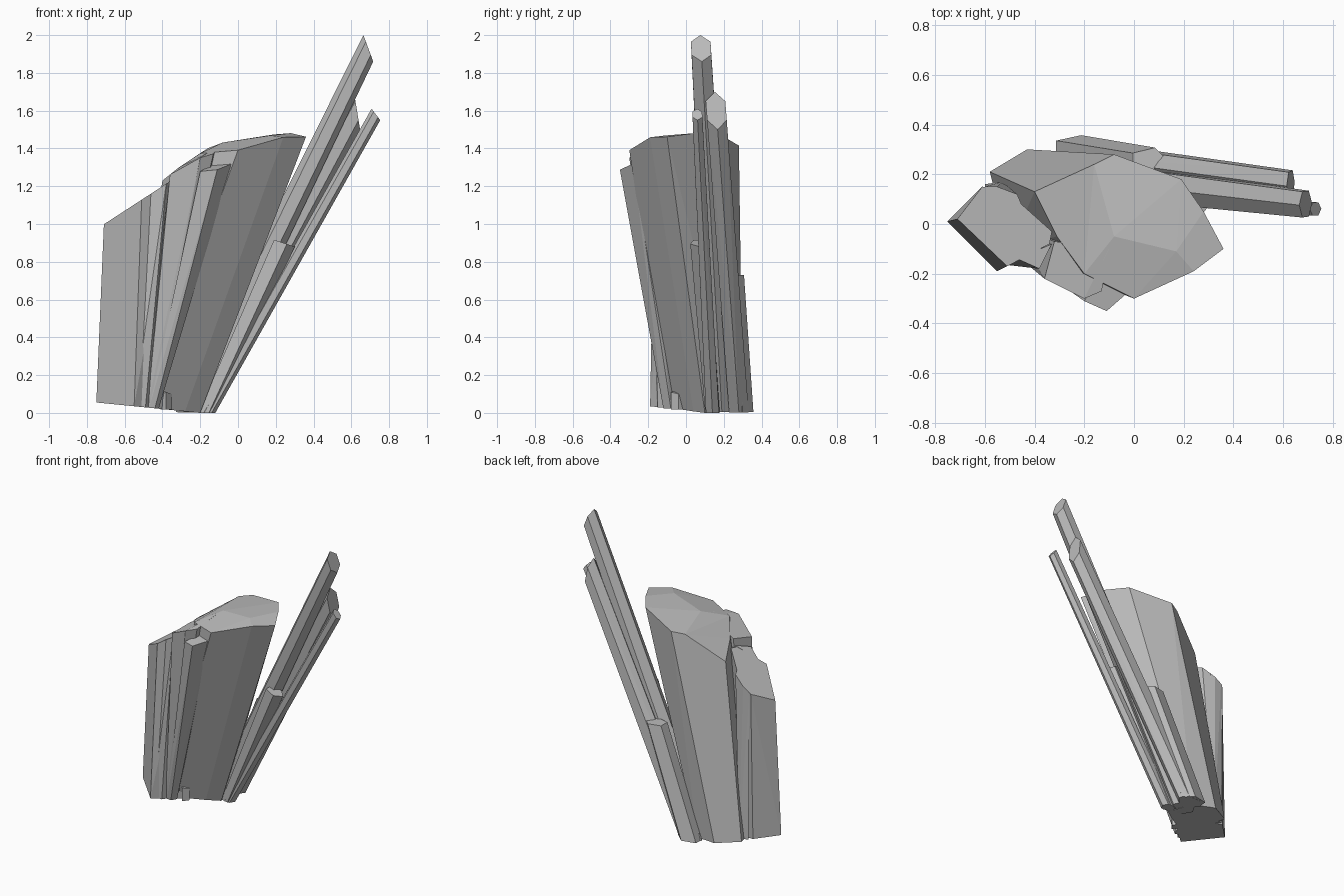
import bpy
import bmesh
from math import cos, sin, radians, tau
from mathutils import Vector

cube = bpy.data.objects.get("Cube")
if cube:
    bpy.data.objects.remove(cube, do_unlink=True)

stone = bpy.data.materials.new("grey_stone")
stone.use_nodes = True
grey = (0.5, 0.5, 0.5, 1)
stone.diffuse_color = grey
stone.node_tree.nodes["Principled BSDF"].inputs["Base Color"].default_value = grey


def floor_height(x):
    """Underside of the cluster, rising gently towards the right."""
    return max(0, -0.1 * (x + 0.2))


def crown_height(x, y):
    """Four sloping planes that form the top of the main mass."""
    right_slope = 1.55 + 0.8 * x
    front_slope = 1.46 + 0.2 * x + 0.23 * y
    rear_slope = 1.445 + 0.2 * x - 0.05 * y
    left_slope = 1.49 - 0.05 * x + 0.1 * y
    return min(right_slope, front_slope, rear_slope, left_slope)


def low_crown_height(x, y):
    return crown_height(x, y) - 0.07


def side_height(x, y):
    """Single sloping plane over the shorter side blocks."""
    return 1.46 + 0.65 * x


def hull(name, corners):
    """Flat-faced convex solid around the given corners."""
    bm = bmesh.new()
    for corner in corners:
        bm.verts.new(corner)
    bmesh.ops.convex_hull(bm, input=bm.verts[:])
    loose = [vert for vert in bm.verts if not vert.link_faces]
    bmesh.ops.delete(bm, geom=loose, context="VERTS")
    bmesh.ops.dissolve_limit(bm, angle_limit=radians(2),
                             verts=bm.verts[:], edges=bm.edges[:])
    bmesh.ops.recalc_face_normals(bm, faces=bm.faces[:])
    mesh = bpy.data.meshes.new(name)
    bm.to_mesh(mesh)
    bm.free()
    mesh.materials.append(stone)
    bpy.context.collection.objects.link(bpy.data.objects.new(name, mesh))


def block(name, foot, head, top):
    """Crystal from a foot outline to a head outline cut by a top rule."""
    corners = [(x, y, floor_height(x)) for x, y in foot]
    corners += [(x, y, top(x, y)) for x, y in head]
    hull(name, corners)


def shard(name, foot, foot_radii, head, head_radii, bevel, sides):
    """Slanted prism whose tip is cut obliquely, highest on the right side."""
    base = Vector((*foot, floor_height(foot[0])))
    tip = Vector(head)
    slant = (tip - base) / (tip.z - base.z)
    corners = []
    for i in range(sides):
        across, deep = cos(tau * i / sides), sin(tau * i / sides)
        for centre, (width, depth) in ((base, foot_radii),
                                       (tip - slant * bevel * across, head_radii)):
            corners.append(centre + Vector((across * width, deep * depth, 0)))
    hull(name, corners)


# Large leaning block with a faceted sloping crown
block("main_crystal",
      foot=[(-.58, .21), (-.43, .3), (-.27, .26), (-.2, .1),
            (-.28, .04), (-.42, -.05), (-.5, -.1)],
      head=[(-.4, .13), (-.16, .24), (-.08, .28), (.03, .22), (.19, .18),
            (.28, .05), (.36, -.1), (.24, -.19), (.17, -.11), (-.08, -.05),
            (0, -.3), (-.2, -.2), (-.31, -.05)],
      top=crown_height)

# Facet block on the front right of the main crystal
block("front_facet_crystal",
      foot=[(-.48, -.12), (-.45, -.12), (-.4, 0), (-.5, 0)],
      head=[(-.36, -.22), (-.2, -.3), (-.13, -.27), (-.1, -.1), (-.32, -.07)],
      top=crown_height)

# Slim crystal leaning on the front
block("front_slim_crystal",
      foot=[(-.47, -.12), (-.44, -.12), (-.42, -.08), (-.45, -.04)],
      head=[(-.2, -.31), (-.11, -.35), (-.03, -.28), (-.05, -.22), (-.15, -.23)],
      top=low_crown_height)

# Shorter block on the right side
block("side_crystal",
      foot=[(-.75, .01), (-.55, -.19), (-.4, -.05), (-.5, .12), (-.62, .14)],
      head=[(-.71, .02), (-.51, -.17), (-.34, -.08), (-.33, -.03),
            (-.52, .14), (-.61, .15)],
      top=side_height)

# Narrow slivers filling the joints beside the side block
block("front_sliver",
      foot=[(-.55, -.16), (-.49, -.15), (-.44, -.06)],
      head=[(-.47, -.14), (-.38, -.18), (-.33, -.08)],
      top=side_height)
block("rear_sliver",
      foot=[(-.6, .16), (-.53, .17), (-.48, .08)],
      head=[(-.6, .15), (-.55, .15), (-.47, .12), (-.44, .05)],
      top=side_height)

# Bundle of slanted shards
shard("tall_shard", foot=(-.25, .19), foot_radii=(.08, .08),
      head=(.69, .08, 1.93), head_radii=(.06, .06), bevel=.07, sides=6)
shard("rear_shard", foot=(-.23, .28), foot_radii=(.09, .06),
      head=(.63, .16, 1.6), head_radii=(.07, .06), bevel=.1, sides=6)
shard("thin_shard", foot=(-.16, .14), foot_radii=(.04, .04),
      head=(.73, .06, 1.58), head_radii=(.04, .03), bevel=.03, sides=6)
shard("short_front_shard", foot=(-.17, .14), foot_radii=(.05, .04),
      head=(.24, .07, .9), head_radii=(.07, .05), bevel=.02, sides=5)
shard("short_rear_shard", foot=(-.24, .3), foot_radii=(.09, .06),
      head=(.06, .25, .73), head_radii=(.08, .06), bevel=0, sides=5)

# Small stub at the base
shard("base_stub", foot=(-.38, -.04), foot_radii=(.03, .04),
      head=(-.38, -.04, .11), head_radii=(.03, .04), bevel=.01, sides=4)
